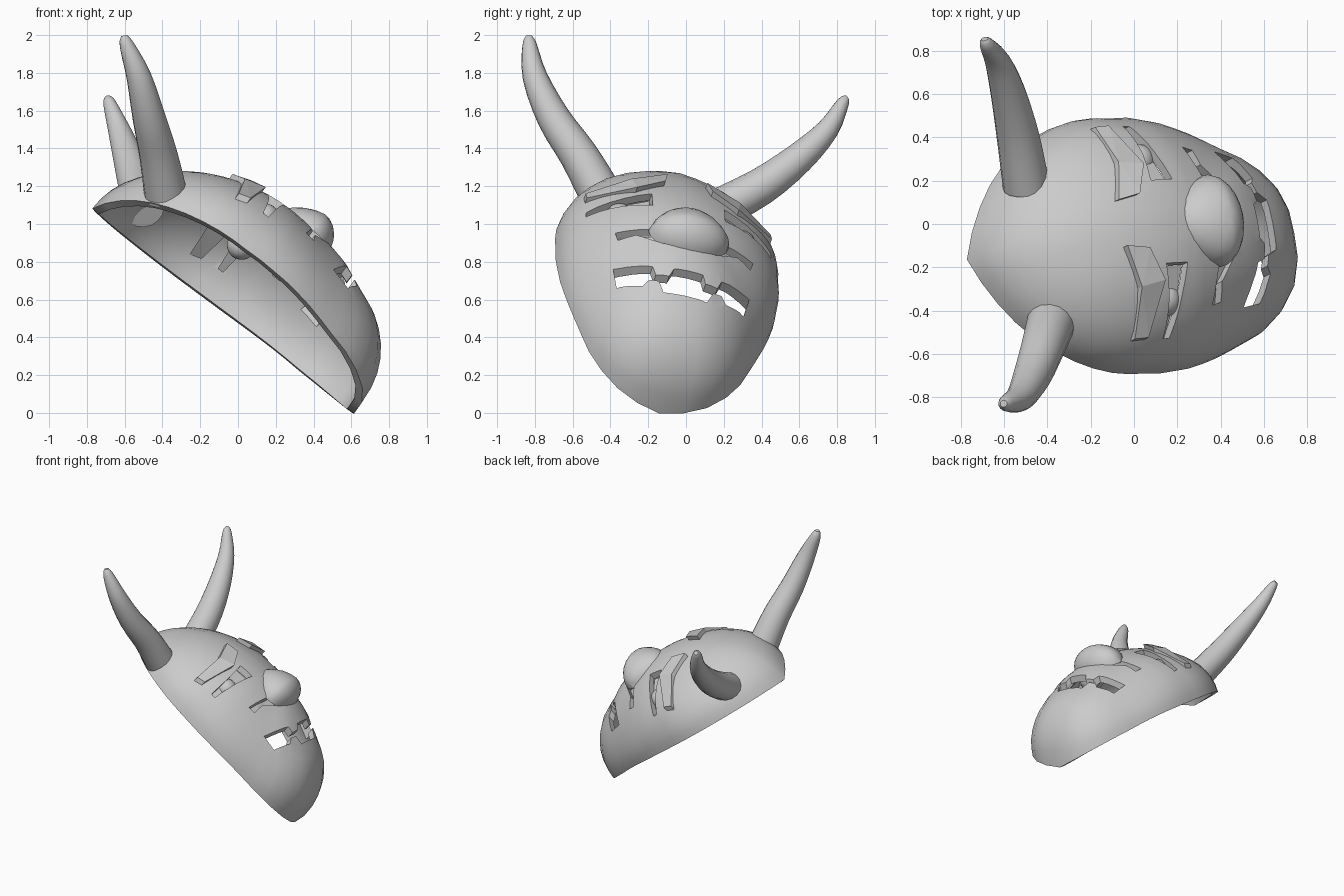
import bpy, bmesh, math
from mathutils import Vector, Matrix

if "Cube" in bpy.data.objects:
    bpy.data.objects.remove(bpy.data.objects["Cube"])

# Mask frame: local x = across, y = brow-up, z = out of the face
w = Vector((-0.181, 0.96, -0.214)).normalized()
n = Vector((0.566, 0.279, 0.776))
n = (n - w * n.dot(w)).normalized()
u = n.cross(w)
M = Matrix.Translation((-0.072, -0.147, 0.565)) @ Matrix((w, u, n)).transposed().to_4x4()

# Half outline of the rim
RIM = [(0, .87), (.2, .80), (.38, .68), (.5, .53), (.575, .37), (.605, .1), (.595, -.1), (.55, -.3),
       (.477, -.49), (.39, -.70), (.27, -.83), (.14, -.885), (0, -.89)]
ANG = [(math.atan2(b, a), math.hypot(a, b)) for a, b in RIM]


def rim_radius(t):
    for (t0, r0), (t1, r1) in zip(ANG, ANG[1:]):
        if t >= t1 - 1e-6:
            return r0 + (r1 - r0) * (t - t0) / (t1 - t0)
    return ANG[-1][1]


def surf(a, b):
    """Height of the face's outer surface."""
    t = math.atan2(b, abs(a))
    R = rim_radius(t)
    s = min(1, math.hypot(a, b) / R)
    low = max(0, -math.sin(t))
    rc = (.24 * R * math.cos(t) - .05 * low ** 4) * s
    p = 1 + (.18 * math.sin(-2 * t) if t < 0 else 0) - .2 * low ** 6
    dent = .025 * math.exp(-((b + .52) / .1) ** 2 - (a / .3) ** 2)
    return rc + (.62 - rc) * max(0, 1 - s * s) ** (.5 * p) - dent


def make(name, bm, smooth=True, local=True):
    bmesh.ops.recalc_face_normals(bm, faces=bm.faces)
    me = bpy.data.meshes.new(name)
    bm.to_mesh(me)
    bm.free()
    ob = bpy.data.objects.new(name, me)
    bpy.context.collection.objects.link(ob)
    if local:
        ob.matrix_world = M
    if smooth:
        soften(ob)
    return ob


def activate(ob):
    bpy.ops.object.select_all(action='DESELECT')
    ob.select_set(True)
    bpy.context.view_layer.objects.active = ob


def soften(ob):
    activate(ob)
    bpy.ops.object.shade_smooth_by_angle(angle=math.radians(35))


def prism(name, poly, lo, hi, side=1):
    """Polygon pushed through the face, following its surface."""
    bm = bmesh.new()
    rows = [[bm.verts.new((a * side, b, surf(a, b) + o)) for a, b in poly] for o in (lo, hi)]
    k = len(poly)
    for i in range(k):
        j = (i + 1) % k
        bm.faces.new((rows[0][i], rows[0][j], rows[1][j], rows[1][i]))
    bmesh.ops.triangulate(bm, faces=[bm.faces.new(r) for r in rows])
    return make(name, bm, smooth=False)


# Domed face shell
bm = bmesh.new()
SEG, RINGS = 44, 13
top = bm.verts.new((0, 0, surf(0, 0)))
prev = None
for i in range(1, RINGS + 1):
    s = math.sin(i / RINGS * math.pi / 2)
    ring = []
    for j in range(SEG):
        t = 2 * math.pi * j / SEG
        a, b = math.cos(t), math.sin(t)
        r = rim_radius(math.atan2(b, abs(a))) * s
        ring.append(bm.verts.new((a * r, b * r, surf(a * r, b * r))))
    for j in range(SEG):
        k = (j + 1) % SEG
        if prev:
            bm.faces.new((prev[j], ring[j], ring[k], prev[k]))
        else:
            bm.faces.new((top, ring[j], ring[k]))
    prev = ring
bm.normal_update()
if top.normal.z < 0:
    bmesh.ops.reverse_faces(bm, faces=bm.faces)
me = bpy.data.meshes.new("face_shell")
bm.to_mesh(me)
bm.free()
face = bpy.data.objects.new("face_shell", me)
bpy.context.collection.objects.link(face)
face.matrix_world = M
sol = face.modifiers.new("thickness", 'SOLIDIFY')
sol.thickness = .045
sol.offset = -1

# Cutters: toothed mouth, eye openings, slots beside the nose
half = [(.08, -.41), (.10, -.45), (.17, -.445), (.19, -.395), (.375, -.345), (.35, -.465),
        (.23, -.50), (.2, -.47), (.15, -.48), (.12, -.545)]
mouth = half + [(-a, b) for a, b in reversed(half)]
EYE = [(.2, .175), (.2, .06), (.33, .08), (.51, .1), (.51, .135), (.35, .15)]
SLOT = [(.38, -.115), (.365, -.17), (.28, -.16), (.14, -.25), (.14, -.14), (.27, -.125)]
cutters = [prism("mouth_cutter", mouth, -.2, .2)]
for side in (1, -1):
    cutters.append(prism("eye_cutter", EYE, -.2, .2, side))
    cutters.append(prism("slot_cutter", SLOT, -.2, .2, side))
for c in cutters:
    c.hide_render = True
    m = face.modifiers.new("cut", 'BOOLEAN')
    m.operation = 'DIFFERENCE'
    m.solver = 'EXACT'
    m.object = c
activate(face)
for m in list(face.modifiers):
    bpy.ops.object.modifier_apply(modifier=m.name)
for c in cutters:
    bpy.data.objects.remove(c)
soften(face)

# Brow bars, recessed eye and slot floors, eyeballs
BROW = [(.11, .38), (.3, .315), (.51, .30), (.51, .235), (.28, .2), (.13, .275)]
for side in (1, -1):
    prism("brow", BROW, -.1, .035, side)
    prism("eye_floor", EYE, -.1, -.05, side)
    prism("slot_floor", SLOT, -.08, -.05, side)
    bm = bmesh.new()
    bmesh.ops.create_uvsphere(bm, u_segments=20, v_segments=12, radius=.078,
                              matrix=Matrix.Translation((.335 * side, .11, .425)))
    make("eyeball", bm)

# Bulbous nose, sloping off toward the bridge
bm = bmesh.new()
bmesh.ops.create_uvsphere(bm, u_segments=20, v_segments=14, radius=1)
for v in bm.verts:
    x, y, z = v.co
    v.co = (x * (.22 if y < 0 else .22 - .05 * y), -.14 + y * (.14 if y < 0 else .21),
            .56 + z * (.165 - .03 * max(0, y)))
bmesh.ops.delete(bm, geom=[v for v in bm.verts if v.co.z < .53], context='VERTS')
make("nose", bm)


# Curved tapering horns (world coordinates)
def horn(name, path):
    bm = bmesh.new()
    pts = [(Vector(p[:3]), p[3]) for p in path]
    fine = []
    for i in range(len(pts) - 1):
        q = [pts[max(i - 1, 0)], pts[i], pts[i + 1], pts[min(i + 2, len(pts) - 1)]]
        for k in range(3):
            t = k / 3
            f = lambda a, b, c, d: .5 * (2 * b + (c - a) * t + (2 * a - 5 * b + 4 * c - d) * t * t
                                         + (3 * b - a - 3 * c + d) * t ** 3)
            fine.append((f(*[e[0] for e in q]), f(*[e[1] for e in q])))
    fine.append(pts[-1])
    prev = None
    for i, (p, r) in enumerate(fine):
        d = (fine[min(i + 1, len(fine) - 1)][0] - fine[max(i - 1, 0)][0]).normalized()
        e1 = d.cross(Vector((1, 0, 0))).normalized()
        e2 = d.cross(e1)
        ring = [bm.verts.new(p + r * (e1 * math.cos(k * math.pi / 8) + e2 * math.sin(k * math.pi / 8)))
                for k in range(16)]
        if prev:
            for k in range(16):
                bm.faces.new((prev[k], prev[(k + 1) % 16], ring[(k + 1) % 16], ring[k]))
        else:
            bm.faces.new(ring)
        prev = ring
    bm.faces.new(prev)
    make(name, bm, local=False)


horn("horn_near", [(-.38, -.445, 1.145, .115), (-.42, -.565, 1.36, .102), (-.47, -.70, 1.56, .088),
                   (-.525, -.80, 1.78, .066), (-.59, -.828, 1.95, .038), (-.602, -.83, 1.997, .016)])
horn("horn_far", [(-.498, .175, 1.08, .108), (-.535, .4, 1.2, .099), (-.58, .6, 1.35, .082),
                  (-.63, .75, 1.5, .059), (-.68, .83, 1.64, .034), (-.69, .855, 1.667, .016)])
